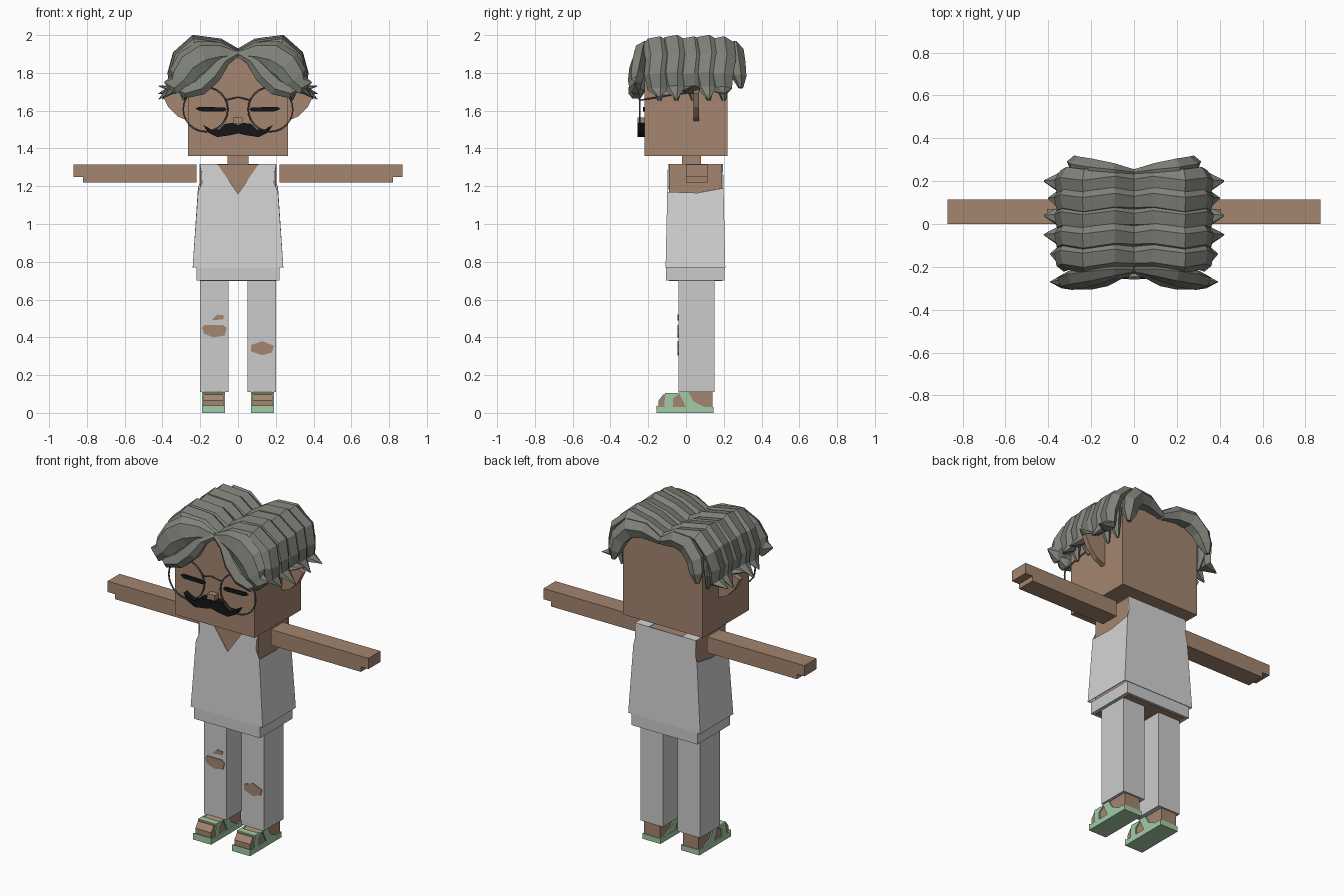
import bpy, bmesh, math
from mathutils import Vector

cube = bpy.data.objects.get("Cube")
if cube:
    bpy.data.objects.remove(cube, do_unlink=True)


def material(name, r, g, b):
    m = bpy.data.materials.new(name)
    m.use_nodes = True
    m.diffuse_color = (r, g, b, 1)
    bsdf = m.node_tree.nodes["Principled BSDF"]
    bsdf.inputs["Base Color"].default_value = (r, g, b, 1)
    bsdf.inputs["Roughness"].default_value = 0.9
    return m


SKIN = material("tan skin", 0.37, 0.235, 0.16)
SHIRT = material("white cloth", 0.66, 0.66, 0.66)
PANTS = material("pale grey cloth", 0.6, 0.6, 0.6)
HAIR = material("grey hair", 0.21, 0.22, 0.19)
MINT = material("mint green", 0.36, 0.6, 0.38)
BLACK = material("black", 0.008, 0.008, 0.008)
WIRE = material("dark metal", 0.1, 0.11, 0.12)


def finish(name, bm, mat):
    bmesh.ops.remove_doubles(bm, verts=bm.verts, dist=0.0001)
    bmesh.ops.recalc_face_normals(bm, faces=bm.faces)
    mesh = bpy.data.meshes.new(name)
    bm.to_mesh(mesh)
    bm.free()
    mesh.materials.append(mat)
    ob = bpy.data.objects.new(name, mesh)
    bpy.context.collection.objects.link(ob)
    return ob


def prism(name, outline, lo, hi, mat, axis="y", side=1):
    """Extrude an outline in (x, z) along y, or in (y, z) along x."""
    bm = bmesh.new()
    def put(a, z, d):
        return (side * a, d, z) if axis == "y" else (side * d, a, z)
    rings = [[bm.verts.new(put(a, z, d)) for a, z in outline] for d in (lo, hi)]
    for ring in rings:
        bm.faces.new(ring)
    n = len(outline)
    for i in range(n):
        j = (i + 1) % n
        bm.faces.new((rings[0][i], rings[0][j], rings[1][j], rings[1][i]))
    return finish(name, bm, mat)


def box(name, x, y, z, mat, side=1):
    outline = [(x[0], z[0]), (x[1], z[0]), (x[1], z[1]), (x[0], z[1])]
    return prism(name, outline, y[0], y[1], mat, side=side)


def wire(name, points, cyclic=False, radius=0.0045):
    cu = bpy.data.curves.new(name, "CURVE")
    cu.dimensions = "3D"
    cu.bevel_depth = radius
    cu.bevel_resolution = 1
    sp = cu.splines.new("POLY")
    sp.points.add(len(points) - 1)
    for p, co in zip(sp.points, points):
        p.co = (*co, 1)
    sp.use_cyclic_u = cyclic
    cu.materials.append(WIRE)
    bpy.context.collection.objects.link(bpy.data.objects.new(name, cu))


SECTION = [(-1, -.2), (-.6, .7), (.3, 1), (1, .2), (.6, -.8), (-.5, -.8)]


def lock(name, path, depth, thick, taper, side):
    """Faceted strand swept along a path of (x, y, z), tapered to a tip."""
    pts = [Vector((side * x, y, z)) for x, y, z in path]
    bm = bmesh.new()
    rings = []
    for i, c in enumerate(pts):
        t = pts[min(i + 1, len(pts) - 1)] - pts[max(i - 1, 0)]
        n = Vector((-t.z, 0, t.x)).normalized() * side
        k = taper[i]
        rings.append([bm.verts.new(c + Vector((0, a * depth * k, 0)) + n * b * thick * k)
                      for a, b in SECTION])
    for r0, r1 in zip(rings, rings[1:]):
        for i in range(len(SECTION)):
            j = (i + 1) % len(SECTION)
            bm.faces.new((r0[i], r0[j], r1[j], r1[i]))
    bm.faces.new(rings[0])
    bm.faces.new(rings[-1])
    return finish(name, bm, HAIR)


# Head, neck and trunk
box("head", (-.265, .265), (-.22, .22), (1.36, 1.88), SKIN)
box("neck", (-.055, .055), (-.02, .08), (1.3, 1.37), SKIN)
box("torso", (-.2, .2), (-.09, .19), (.698, 1.314), SKIN)
box("waistband", (-.22, .22), (-.105, .205), (.7, .772), PANTS)

# Sleeveless shirt: half shell with a V neck and open armholes, mirrored
bm = bmesh.new()


def cloth(points, front):
    verts = []
    for x, z in points:
        flare = .012 * (1.318 - z) / .548
        verts.append(bm.verts.new((x, -.096 - flare if front else .196 + flare, z)))
    bm.faces.new(verts)
    return verts


f = cloth([(0, .77), (.24, .77), (.212, 1.17), (.19, 1.22), (.19, 1.27),
           (.203, 1.318), (.11, 1.318), (0, 1.16)], True)
b = cloth([(0, .77), (.24, .77), (.212, 1.19), (.203, 1.22), (.203, 1.318),
           (.11, 1.318), (0, 1.318)], False)
dip = bm.verts.new((.213, .06, 1.165))
bm.faces.new((f[1], b[1], b[2], dip, f[2]))
bm.faces.new((f[5], b[4], b[5], f[6]))
shirt = finish("shirt", bm, SHIRT)
mirror = shirt.modifiers.new("mirror", "MIRROR")
mirror.use_clip = True
solid = shirt.modifiers.new("cloth thickness", "SOLIDIFY")
solid.thickness = 0.005

# Limbs, sandals, ears and eyes
FOOT = [(-.145, .03), (-.145, .065), (-.12, .098), (-.05, .1), (-.03, .112),
        (.14, .112), (.14, .03)]
SOLE = [(-.157, 0), (.145, 0), (.145, .032), (-.14, .032), (-.157, .04)]
TOE_STRAP = [(-.115, .03), (-.07, .03), (-.07, .075), (-.03, .105), (-.11, .105)]
HEEL_STRAP = [(.0, .03), (.1, .03), (.04, .06), (.01, .113), (-.04, .113)]
HAND = [(.22, 1.22), (.82, 1.22), (.82, 1.25), (.87, 1.25), (.87, 1.315), (.22, 1.315)]
EAR = [(.25, 1.54), (.32, 1.57), (.37, 1.62), (.405, 1.69), (.25, 1.76)]
EYE = [(.06, 1.605), (.075, 1.595), (.2, 1.597), (.225, 1.61), (.21, 1.62), (.07, 1.617)]
for s, label in ((1, "left_"), (-1, "right_")):
    prism(label + "arm", HAND, 0, .115, SKIN, side=s)
    box(label + "trouser_leg", (.05, .2), (-.04, .15), (.11, .702), PANTS, s)
    prism(label + "foot", FOOT, .077, .183, SKIN, "x", s)
    prism(label + "sole", SOLE, .069, .19, MINT, "x", s)
    for lo, hi in ((.07, .079), (.181, .19)):
        prism(label + "toe_strap_side", TOE_STRAP, lo, hi, MINT, "x", s)
        prism(label + "heel_strap_side", HEEL_STRAP, lo, hi, MINT, "x", s)
    box(label + "toe_strap_top", (.07, .19), (-.11, -.07), (.095, .106), MINT, s)
    prism(label + "ear", EAR, .04, .07, SKIN, side=s)
    prism(label + "closed_eye", EYE, -.228, -.219, BLACK, side=s)

# Knee rips
RIPS = [
    ("right_knee_rip", [(-.18, .42), (-.13, .4), (-.07, .41), (-.06, .45),
                        (-.08, .465), (-.18, .465), (-.19, .45)]),
    ("right_upper_rip", [(-.14, .49), (-.08, .495), (-.07, .515), (-.11, .52)]),
    ("left_knee_rip", [(.07, .325), (.13, .305), (.18, .32), (.19, .355),
                       (.13, .38), (.07, .36)]),
]
for name, outline in RIPS:
    prism(name, outline, -.044, -.039, SKIN)

# Nose and moustache
box("nose", (-.025, .025), (-.258, -.215), (1.533, 1.565), SKIN)
half = [(.03, 1.535), (.07, 1.53), (.1, 1.5), (.14, 1.5), (.185, 1.525),
        (.16, 1.485), (.11, 1.46), (.04, 1.47)]
prism("moustache", [(0, 1.525)] + half + [(0, 1.48)] +
      [(-x, z) for x, z in reversed(half)], -.256, -.215, BLACK)

# Round wire glasses
for s, label in ((1, "left_"), (-1, "right_")):
    ring = [(s * .172 + .118 * math.cos(a * math.pi / 12), -.245,
             1.607 + .118 * math.sin(a * math.pi / 12)) for a in range(24)]
    wire(label + "lens_rim", ring, True)
    wire(label + "temple", [(s * .28, -.245, 1.655), (s * .285, -.1, 1.68), (s * .285, .05, 1.7)])
wire("glasses_bridge", [(-.065, -.245, 1.655), (0, -.25, 1.672), (.065, -.245, 1.655)])

# Hair: rows of strands from a centre parting, then front and back fringes
TAPER = (.8, 1, 1.05, 1, .95, .75, .05)
ARCH = [(0, 1.885), (.1, 1.935), (.23, 1.953), (.31, 1.88), (.335, 1.79), (.34, 1.71)]
ROWS = ((-.15, 1.67, .39), (-.06, 1.66, .42), (.03, 1.73, .42), (.11, 1.66, .4), (.19, 1.69, .42))
for s, label in ((1, "left_"), (-1, "right_")):
    for i, (y, tip_z, tip_x) in enumerate(ROWS):
        sway = (0, .012, -.008, .006, -.006, 0)
        path = [(x, y + w, z + (.008 if i % 2 else 0)) for (x, z), w in zip(ARCH, sway)]
        lock(label + "crown_lock", path + [(tip_x, y + .01, tip_z)], .07, .04, TAPER, s)
        # Short strand ends hanging beside the head
        lock(label + "side_lock", [(.3, y, 1.84), (.3, y, 1.75), (.285, y + .01, 1.655)],
             .05, .035, (1, .9, .2), s)
    lock(label + "front_upper_lock",
         [(0, -.215, 1.895), (.09, -.22, 1.9), (.18, -.235, 1.885), (.25, -.25, 1.84),
          (.3, -.265, 1.77), (.34, -.27, 1.73), (.39, -.27, 1.75)],
         .05, .09, (.25, .7, 1, 1, .85, .6, .05), s)
    lock(label + "front_lower_lock",
         [(0, -.215, 1.905), (.07, -.225, 1.87), (.13, -.24, 1.79), (.2, -.255, 1.725),
          (.28, -.265, 1.7), (.34, -.26, 1.72)],
         .05, .055, (.3, .7, 1, 1, .8, .05), s)
    lock(label + "back_lock",
         [(0, .235, 1.88), (.1, .24, 1.92), (.19, .25, 1.915), (.25, .265, 1.85),
          (.27, .28, 1.78), (.28, .29, 1.72)],
         .05, .055, (.4, .9, 1.1, 1, .8, .25), s)
